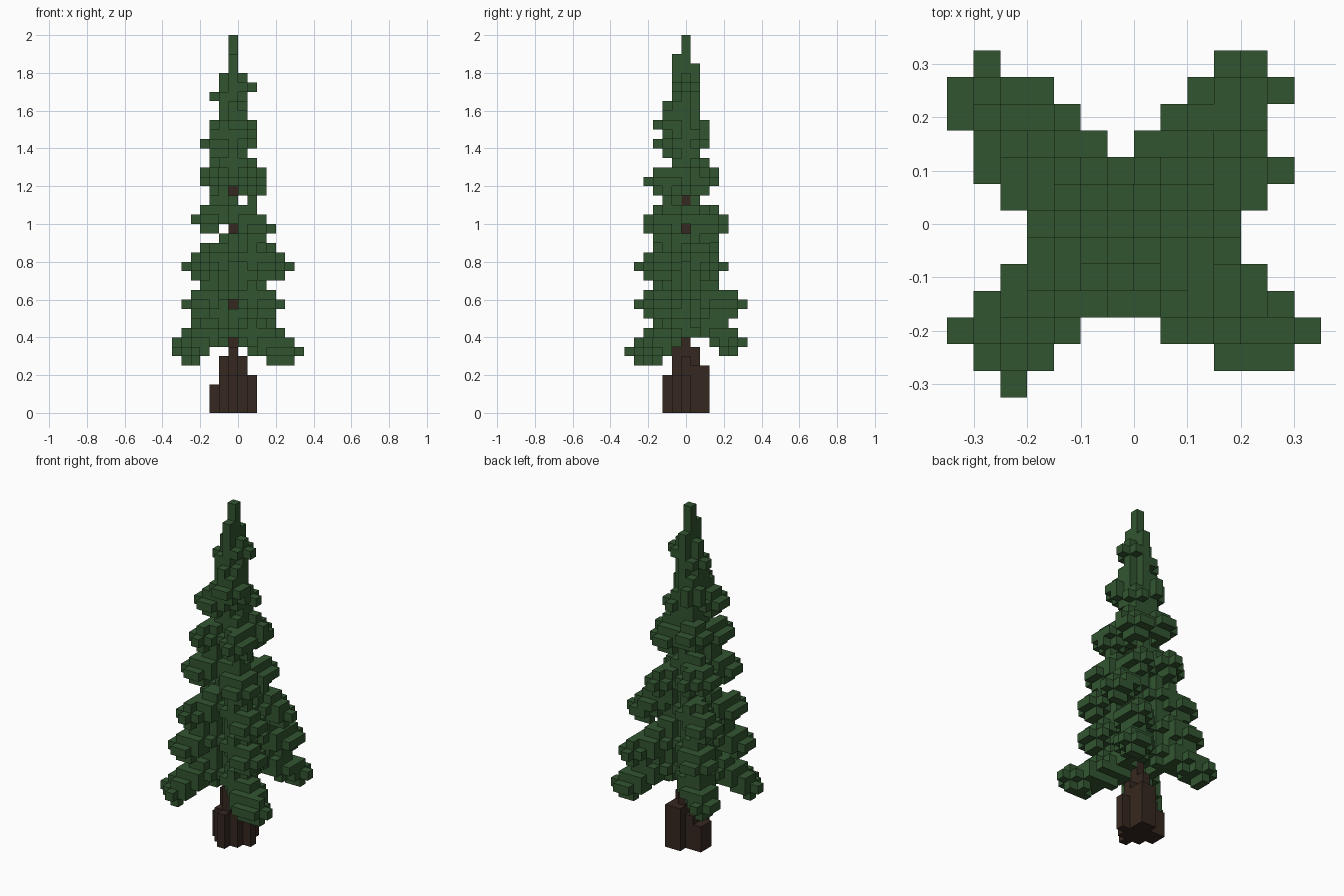
import bpy
import bmesh
from mathutils import Vector

cube = bpy.data.objects.get("Cube")
if cube:
    bpy.data.objects.remove(cube, do_unlink=True)

CELL = 0.05
SIDES = [Vector(v) for v in ((1, 0, 0), (-1, 0, 0), (0, 1, 0),
                             (0, -1, 0), (0, 0, 1), (0, 0, -1))]


def make_material(name, rgb):
    mat = bpy.data.materials.new(name)
    mat.use_nodes = True
    mat.diffuse_color = (*rgb, 1)
    mat.node_tree.nodes["Principled BSDF"].inputs["Base Color"].default_value = (*rgb, 1)
    return mat


def plus(i, j, k):
    """A block with its six neighbours."""
    return {(i, j, k)} | {(i + int(d.x), j + int(d.y), k + int(d.z)) for d in SIDES}


def bough(tip):
    """A broad drooping arm of plus-shaped clumps, deeper near the trunk."""
    i, j, k = tip
    reach = max(abs(i), abs(j))
    cells = plus(i, j, k)
    out_i, out_j, out_z = i, j, k
    for s in range(reach - 1, 0, -1):
        in_i, in_j = round(i * s / reach), round(j * s / reach)
        z = k + (reach - s + 1) // 2
        cells |= plus(in_i, out_j, out_z) | plus(out_i, in_j, out_z)
        cells |= plus(in_i, in_j, z)
        if s < 3 < reach:
            cells |= plus(in_i, in_j, z + 1)
        out_i, out_j, out_z = in_i, in_j, z
    return cells


def build_blocks(name, cells, solid, mat):
    """Only the outer faces of a set of blocks, as one mesh."""
    bm = bmesh.new()
    for cell in sorted(cells):
        centre = Vector(cell) + Vector((-0.5, 0, 0.5))
        for d in SIDES:
            if tuple(int(a + b) for a, b in zip(cell, d)) in solid:
                continue
            u = Vector((d.y, d.z, d.x))
            v = d.cross(u)
            corners = [(centre + (d + a * u + b * v) / 2) * CELL
                       for a, b in ((-1, -1), (1, -1), (1, 1), (-1, 1))]
            bm.faces.new([bm.verts.new(c) for c in corners])
    bmesh.ops.remove_doubles(bm, verts=bm.verts, dist=CELL / 100)
    mesh = bpy.data.meshes.new(name)
    bm.to_mesh(mesh)
    bm.free()
    mesh.materials.append(mat)
    obj = bpy.data.objects.new(name, mesh)
    bpy.context.scene.collection.objects.link(obj)


# Trunk: one tall core with shorter root columns, listed by height
columns = {
    25: [(0, 0)],
    7: [(0, 1), (0, -1)],
    6: [(-1, 0), (1, 0)],
    5: [(0, 2), (1, 1), (1, 2)],
    4: [(-1, 1), (1, -1), (-1, -1), (2, 0), (0, -2)],
    3: [(-2, 0), (-2, 1)],
}
trunk = {(i, j, k) for height, spots in columns.items()
         for i, j in spots for k in range(height)}

# Boughs: tip cells, tier by tier from the bottom
tips = [
    (-4, -4, 7), (5, -4, 6), (-4, 4, 8), (4, 4, 8),
    (-4, -4, 11), (4, -3, 11), (-4, 4, 11), (4, 4, 11),
    (-4, 3, 15), (-3, -3, 15), (5, 2, 15), (4, -3, 15),
    (-3, -3, 20), (-3, 2, 20), (3, -3, 19), (2, 2, 19),
    (-2, -2, 24), (2, 2, 24), (-2, 2, 25), (2, -2, 24),
    (-2, -2, 28), (1, 1, 28), (-1, 1, 30), (1, -2, 30),
    (-1, 0, 33), (1, 0, 34), (0, -1, 32),
]
foliage = set().union(*(bough(tip) for tip in tips))

# Clumps that round out the bough ends
clumps = [
    (-5, -4, 6), (-4, -5, 6), (6, -4, 6), (-5, 5, 7), (-5, 4, 7), (5, 5, 7), (4, 5, 7),
    (4, 5, 11), (-3, -4, 15), (-2, 3, 20), (2, 3, 19),
    (-2, -3, 24), (2, -3, 24), (2, -2, 23), (2, 1, 25), (1, -1, 29), (-1, 1, 29),
]
foliage |= set().union(*(plus(*spot) for spot in clumps))

# Leafy core around the trunk, and the pointed leader
for k in range(10, 36):
    foliage |= plus(0, 0, k)
foliage |= {(0, 0, k) for k in range(25, 40)}
foliage |= {(0, -1, k) for k in range(34, 38)}
foliage |= {(0, 1, k) for k in range(34, 37)}

# Small openings where bare trunk shows through
foliage -= {(0, -j, k) for j in range(1, 7) for k in (11, 19, 23)}
foliage -= {(i, 0, k) for i in range(1, 7) for k in (19, 22)}

# Gap between two tiers on one side
foliage -= {(-1, j, 19) for j in range(-6, 7)}
foliage -= {(-i, j, 18) for i in range(2, 7) for j in range(-6, 7)}
foliage -= trunk

solid = trunk | foliage
build_blocks("trunk", trunk, solid, make_material("bark brown", (0.037, 0.021, 0.014)))
build_blocks("foliage", foliage, solid, make_material("needle green", (0.032, 0.091, 0.030)))
